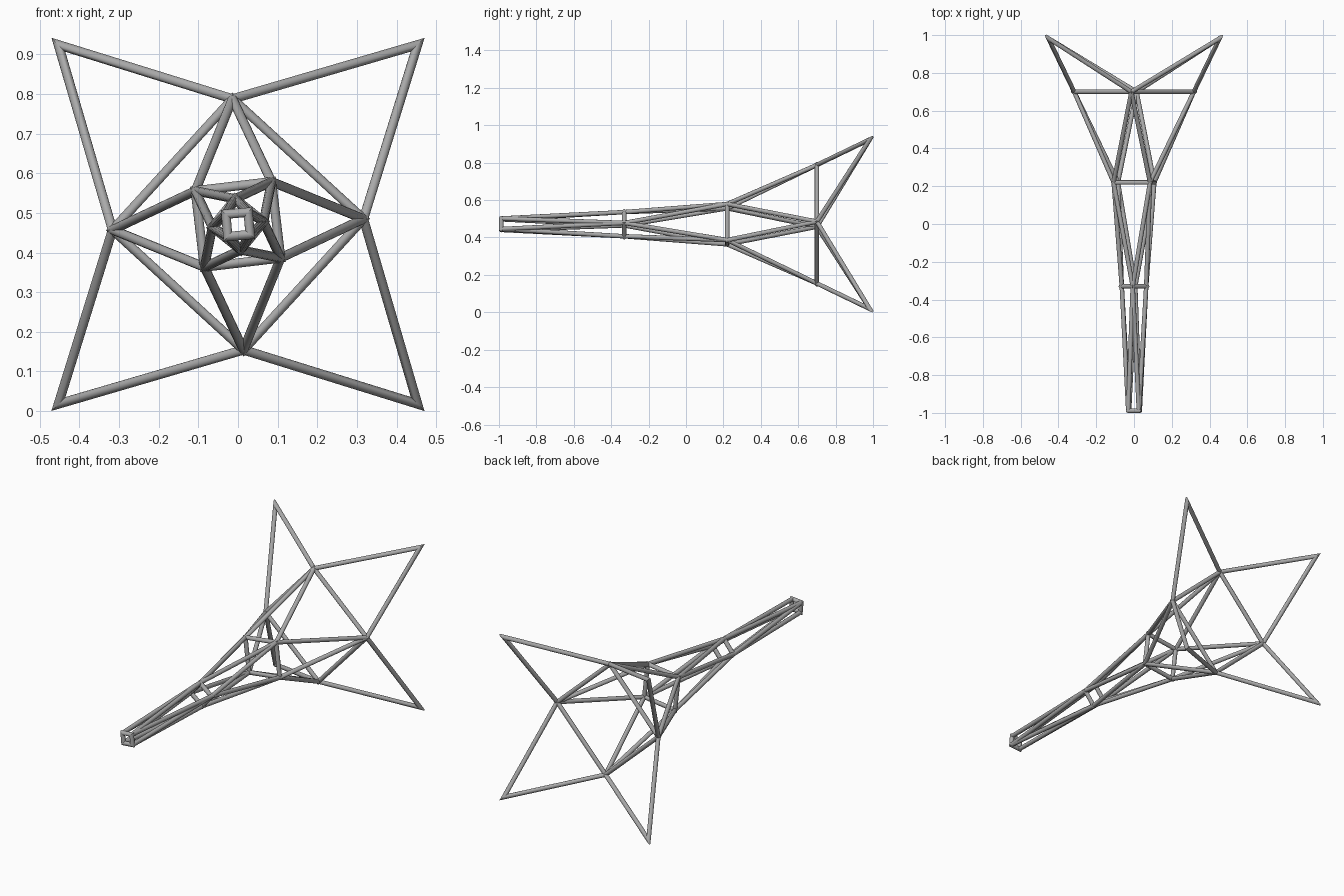
import bpy
import bmesh
from math import cos, sin, radians, tau
from mathutils import Vector

cube = bpy.data.objects.get("Cube")
if cube:
    bpy.data.objects.remove(cube)

RADIUS = 0.0118
SIDES = 14
CENTRE_Z = 0.471

grey = bpy.data.materials.new("steel grey")
grey.use_nodes = True
colour = (0.4, 0.4, 0.4, 1)
grey.diffuse_color = colour
grey.node_tree.nodes["Principled BSDF"].inputs["Base Color"].default_value = colour


def ring(y, radius, angle):
    """Four points around the long axis."""
    turns = [radians(angle + 90 * i) for i in range(4)]
    return [Vector((radius * cos(a), y, CENTRE_Z + radius * sin(a))) for a in turns]


def zigzag(a, b):
    """Closed path alternating between two neighbouring rings."""
    return [p for pair in zip(a, b) for p in pair]


def mitre_normal(before, corner, after):
    """Cutting plane at a corner, or None where the corner is too sharp."""
    d1 = (corner - before).normalized()
    d2 = (after - corner).normalized()
    return (d1 + d2).normalized() if (d1 + d2).length > 0.65 else None


def tube(bm, start, end, n_start, n_end):
    axis = (end - start).normalized()
    side = axis.orthogonal().normalized()
    up = axis.cross(side)
    loops = []
    for point, normal in ((start, n_start), (end, n_end)):
        normal = normal or axis
        loop = []
        for i in range(SIDES):
            a = tau * i / SIDES
            offset = RADIUS * (cos(a) * side + sin(a) * up)
            slide = -offset.dot(normal) / axis.dot(normal)
            loop.append(bm.verts.new(point + offset + slide * axis))
        loops.append(loop)
    for i in range(SIDES):
        j = (i + 1) % SIDES
        bm.faces.new((loops[0][i], loops[0][j], loops[1][j], loops[1][i]))
    bm.faces.new(loops[0][::-1])
    bm.faces.new(loops[1])


def frame(name, path):
    """Closed loop of straight rods with mitred corners."""
    bm = bmesh.new()
    n = len(path)
    normals = [mitre_normal(path[i - 1], path[i], path[(i + 1) % n]) for i in range(n)]
    for i in range(n):
        j = (i + 1) % n
        tube(bm, path[i], path[j], normals[i], normals[j])
    mesh = bpy.data.meshes.new(name)
    bm.to_mesh(mesh)
    bm.free()
    mesh.materials.append(grey)
    obj = bpy.data.objects.new(name, mesh)
    bpy.context.collection.objects.link(obj)
    bpy.ops.object.select_all(action="DESELECT")
    obj.select_set(True)
    bpy.context.view_layer.objects.active = obj
    bpy.ops.object.shade_smooth_by_angle(angle=radians(35))


# Joint rings from the wide back to the narrow front, slightly twisted
tips = ring(0.983, 0.641, 45)
wide = ring(0.70, 0.317, 92.5)
middle = ring(0.22, 0.137, 51.8)
narrow = ring(-0.33, 0.065, 96)
nose = ring(-0.988, 0.040, 50)

# Square hoops
frame("wide_hoop", wide)
frame("middle_hoop", middle)
frame("narrow_hoop", narrow)
frame("nose_hoop", nose)

# Zigzag struts between the hoops
frame("star_points", zigzag(tips, wide))
frame("rear_struts", zigzag(middle, wide))
frame("centre_struts", zigzag(middle, narrow))
frame("front_struts", zigzag(nose, narrow))
